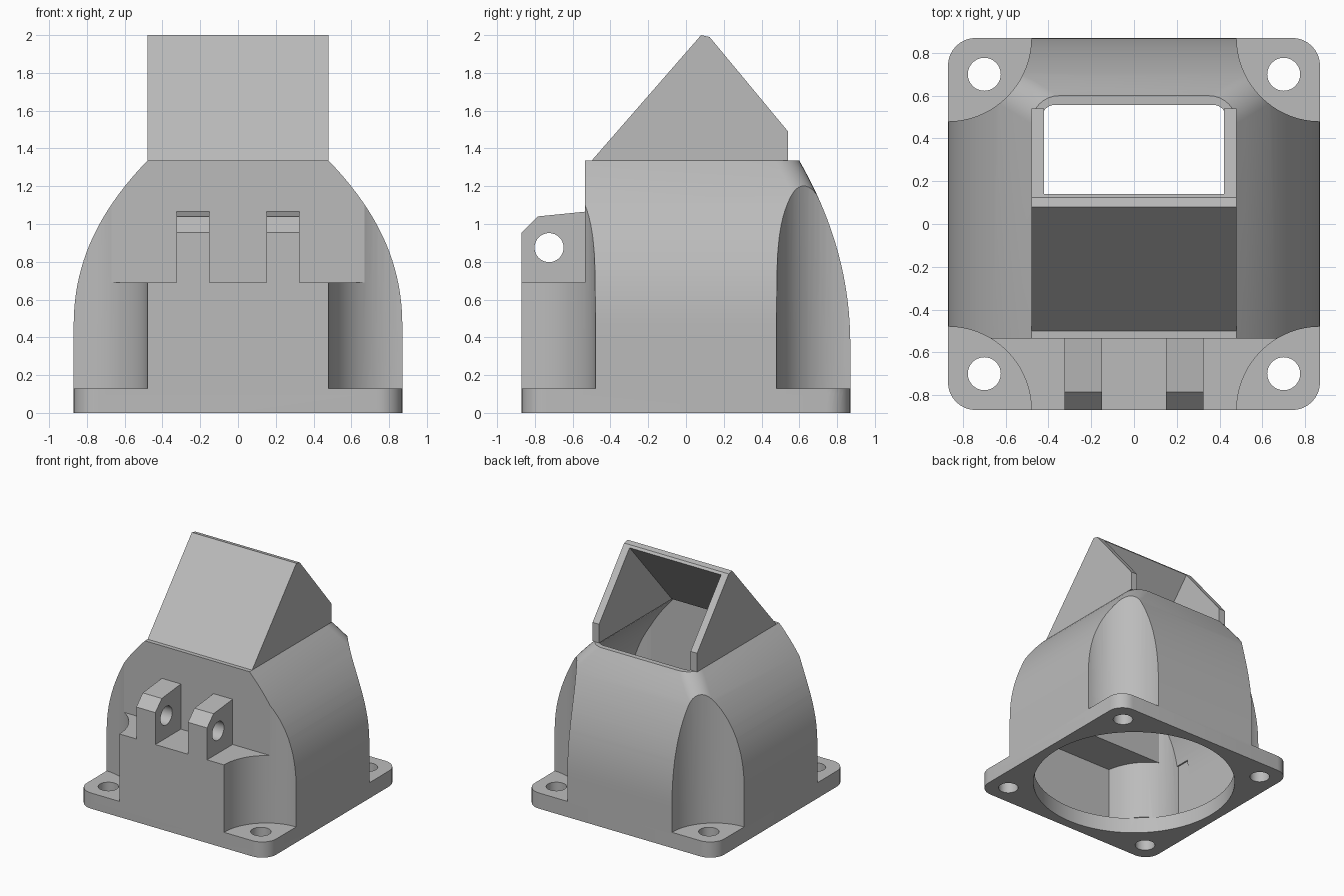
import bpy, bmesh, math

if "Cube" in bpy.data.objects:
    bpy.data.objects.remove(bpy.data.objects["Cube"], do_unlink=True)

grey = bpy.data.materials.new("plain grey")
grey.use_nodes = True
tone = (0.5, 0.5, 0.5, 1)
grey.diffuse_color = tone
grey.node_tree.nodes["Principled BSDF"].inputs["Base Color"].default_value = tone

HALF, FLANGE, TOP, FRONT, WALL = 0.87, 0.13, 1.335, -0.535, 0.06


def loft(name, rings):
    """Closed solid through matching rings of points."""
    bm = bmesh.new()
    loops = [[bm.verts.new(p) for p in ring] for ring in rings]
    n = len(loops[0])
    for low, high in zip(loops, loops[1:]):
        for i in range(n):
            j = (i + 1) % n
            bm.faces.new((low[i], low[j], high[j], high[i]))
    bm.faces.new(loops[0][::-1])
    bm.faces.new(loops[-1])
    bmesh.ops.recalc_face_normals(bm, faces=bm.faces)
    mesh = bpy.data.meshes.new(name)
    bm.to_mesh(mesh)
    bm.free()
    mesh.materials.append(grey)
    obj = bpy.data.objects.new(name, mesh)
    bpy.context.collection.objects.link(obj)
    return obj


def prism(name, pts, a, b, axis="z"):
    if axis == "z":
        return loft(name, [[(x, y, h) for x, y in pts] for h in (a, b)])
    return loft(name, [[(h, y, z) for y, z in pts] for h in (a, b)])


def arc(cx, cy, r, start, end, n):
    step = math.radians(end - start) / n
    s = math.radians(start)
    return [(cx + r * math.cos(s + i * step), cy + r * math.sin(s + i * step)) for i in range(n + 1)]


def circle(cx, cy, r, n=48):
    return arc(cx, cy, r, 0, 360, n)[:-1]


def box(x, y0, y1):
    return [(-x, y0), (x, y0), (x, y1), (-x, y1)]


def combine(target, other, operation="DIFFERENCE"):
    mod = target.modifiers.new("combine", "BOOLEAN")
    mod.operation, mod.solver, mod.object = operation, "EXACT", other
    bpy.context.view_layer.objects.active = target
    bpy.ops.object.modifier_apply(modifier=mod.name)
    bpy.data.objects.remove(other, do_unlink=True)


def ease(z, start, power):
    return max(0.0, (z - start) / (TOP - start)) ** power


def hood(name, side, back, front, radius, z0, z1):
    """Tapering hood with rounded rear corners; side and back are wall offsets."""
    rings = []
    steps = 28
    for i in range(steps + 1):
        z = z0 + (z1 - z0) * i / steps
        t = min(z, TOP)
        w = HALF - 0.39 * ease(t, 0.45, 2.2) - side
        b = HALF - 0.27 * ease(t, 0.35, 2.1) - back
        pts = [(-w, front), (w, front)]
        pts += arc(w - radius, b - radius, radius, 0, 90, 8)
        pts += arc(radius - w, b - radius, radius, 90, 180, 8)
        rings.append([(x, y, z) for x, y in pts])
    return loft(name, rings)


def cut_corners(obj, radius, z0):
    for sx in (-1, 1):
        for sy in (-1, 1):
            combine(obj, prism("corner_cutter", circle(sx * HALF, sy * HALF, radius, 72), z0, 1.8))


# Outer hood with its front block, relieved at the four corners
body = hood("hood_body", 0, 0, FRONT, 0.13, 0.1, TOP)
combine(body, prism("front_block", box(0.7, -HALF, -0.4), 0.1, 0.69), "UNION")
cut_corners(body, 0.39, FLANGE)

# Base flange with rounded corners
k = HALF - 0.13
outline = []
for cx, cy, start in ((k, k, 0), (-k, k, 90), (-k, -k, 180), (k, -k, 270)):
    outline += arc(cx, cy, 0.13, start, start + 90, 8)
combine(body, prism("flange", outline, 0, FLANGE), "UNION")

# Hollow interior following the outer walls
cavity = hood("cavity", WALL, 0.05, FRONT + WALL, 0.06, FLANGE, 1.5)
combine(cavity, prism("block_cavity", box(0.81, -0.81, -0.3), FLANGE, 0.63), "UNION")
cut_corners(cavity, 0.45, 0)
combine(body, cavity)
combine(body, prism("bore", circle(0, 0, 0.79, 96), -0.1, FLANGE + 0.005))

# Mounting holes
for sx in (-1, 1):
    for sy in (-1, 1):
        combine(body, prism("screw_hole", circle(sx * 0.7, sy * 0.7, 0.077, 32), -0.1, 0.3))

# Slanted spout, open towards the back
spout = prism("spout", [(-0.5, TOP), (0.54, TOP), (0.54, 1.49), (0.125, 1.99), (0.08, 2)],
              -0.48, 0.48, "x")
combine(spout, prism("spout_cavity", [(-0.446, 1.3), (0.9, 1.3), (0.9, 2.185), (0.325, 2.185)],
                     -0.42, 0.42, "x"))

# Pair of hinge lugs on the front block
parts = [body, spout]
for name, x in (("right_lug", -0.325), ("left_lug", 0.15)):
    lug = prism(name, [(-HALF, 0.69), (FRONT, 0.69), (FRONT, 1.065), (-0.785, 1.04), (-HALF, 0.955)],
                x, x + 0.175, "x")
    combine(lug, prism("pin_hole", circle(-0.725, 0.875, 0.077, 32), x - 0.1, x + 0.3, "x"))
    parts.append(lug)

# Smooth curved walls, sharp edges kept
bpy.ops.object.select_all(action="DESELECT")
for part in parts:
    part.select_set(True)
bpy.context.view_layer.objects.active = body
bpy.ops.object.shade_smooth_by_angle(angle=math.radians(25))
